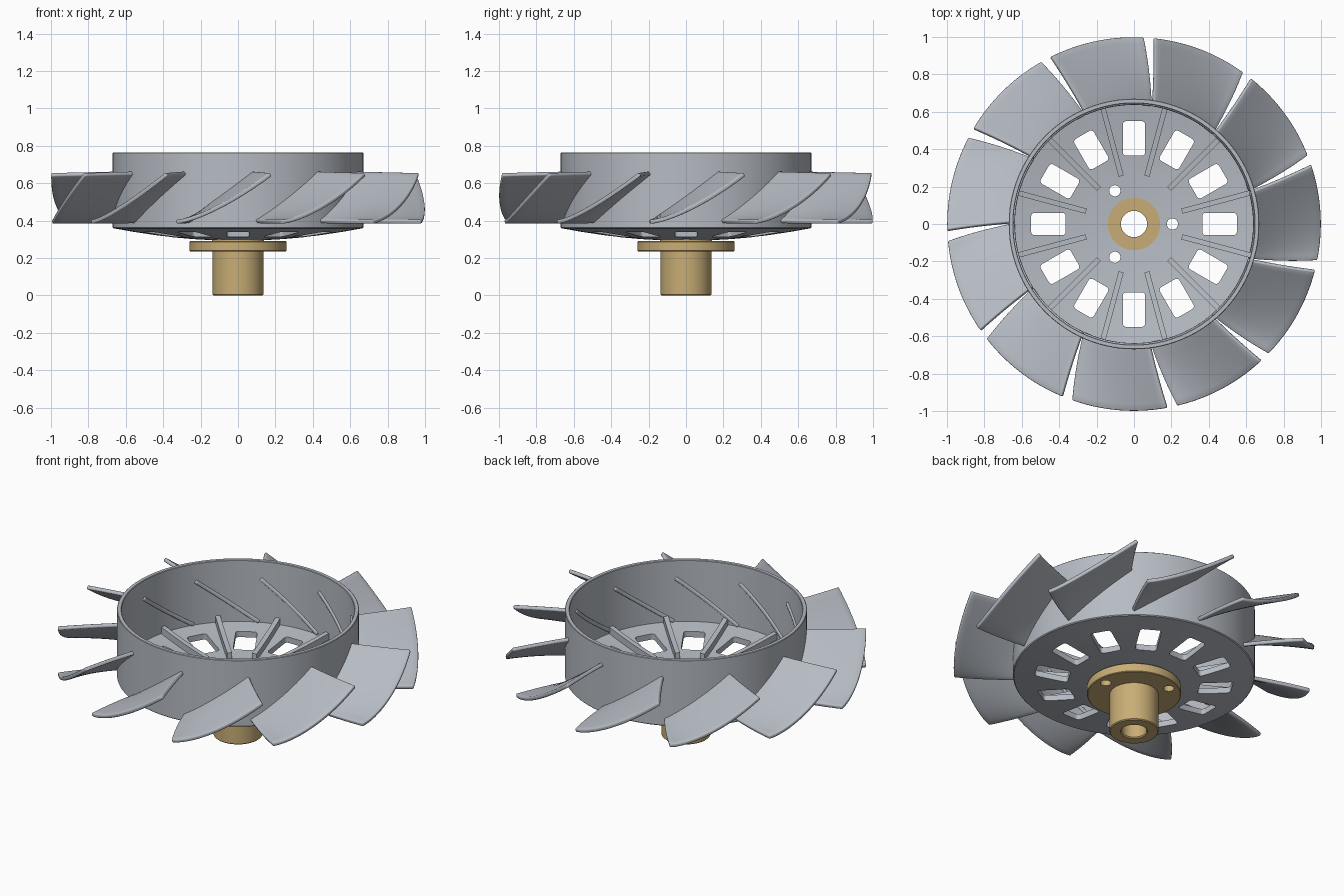
import bpy, bmesh, math
from mathutils import Matrix, Vector

cube = bpy.data.objects.get("Cube")
if cube:
    bpy.data.objects.remove(cube)


def material(name, rgb):
    m = bpy.data.materials.new(name)
    m.use_nodes = True
    m.diffuse_color = (*rgb, 1)
    m.node_tree.nodes["Principled BSDF"].inputs["Base Color"].default_value = (*rgb, 1)
    return m


GREY = material("grey metal", (0.47, 0.50, 0.55))
BRASS = material("brass", (0.58, 0.42, 0.18))


def make(name, bm, mat):
    bmesh.ops.recalc_face_normals(bm, faces=bm.faces[:])
    mesh = bpy.data.meshes.new(name)
    bm.to_mesh(mesh)
    bm.free()
    ob = bpy.data.objects.new(name, mesh)
    bpy.context.collection.objects.link(ob)
    ob.data.materials.append(mat)
    return ob


def select(ob):
    bpy.ops.object.select_all(action='DESELECT')
    ob.select_set(True)
    bpy.context.view_layer.objects.active = ob


def finish(ob, angle=35):
    """Apply all modifiers, then smooth-shade with sharp edges kept."""
    select(ob)
    for m in list(ob.modifiers):
        bpy.ops.object.modifier_apply(modifier=m.name)
    bpy.ops.object.shade_smooth_by_angle(angle=math.radians(angle))


def lathe(name, profile, mat, n=96):
    """Revolve a closed (r, z) profile around the z axis."""
    bm = bmesh.new()
    rings = []
    for i in range(n):
        a = 2 * math.pi * i / n
        rings.append([bm.verts.new((r * math.cos(a), r * math.sin(a), z)) for r, z in profile])
    k = len(profile)
    for i in range(n):
        p, q = rings[i], rings[(i + 1) % n]
        for j in range(k):
            bm.faces.new((p[j], q[j], q[(j + 1) % k], p[(j + 1) % k]))
    return make(name, bm, mat)


def prism(bm, outline, z0, z1, turn):
    """Vertical prism over a 2D outline, turned about z."""
    rot = Matrix.Rotation(turn, 3, 'Z')
    lo = [bm.verts.new(rot @ Vector((x, y, z0))) for x, y in outline]
    hi = [bm.verts.new(rot @ Vector((x, y, z1))) for x, y in outline]
    bm.faces.new(lo[::-1])
    bm.faces.new(hi)
    k = len(outline)
    for i in range(k):
        bm.faces.new((lo[i], lo[(i + 1) % k], hi[(i + 1) % k], hi[i]))


def circle(cx, r, n=24):
    return [(cx + r * math.cos(2 * math.pi * i / n), r * math.sin(2 * math.pi * i / n)) for i in range(n)]


def rounded_rect(x0, x1, h, r, n=4):
    pts = []
    for q, (cx, cy) in enumerate([(x1 - r, h - r), (x0 + r, h - r), (x0 + r, r - h), (x1 - r, r - h)]):
        for i in range(n + 1):
            a = math.pi / 2 * (q + i / n)
            pts.append((cx + r * math.cos(a), cy + r * math.sin(a)))
    return pts


def cut(ob, cutter):
    cutter.hide_render = True
    m = ob.modifiers.new("cut", 'BOOLEAN')
    m.object = cutter
    m.solver = 'EXACT'
    finish(ob)
    bpy.data.objects.remove(cutter)


# Outer drum with its dished floor, as one revolved shell
def dish(r):
    return 0.292 + 0.068 * (r / 0.67) ** 2


radii = [0.14, 0.24, 0.34, 0.44, 0.54, 0.645]
under = [(r, dish(r)) for r in radii]
floor_top = [(r, z + 0.035) for r, z in reversed(under)]
drum = lathe("drum", under + [(0.665, 0.358), (0.67, 0.363), (0.67, 0.762), (0.667, 0.765),
                              (0.648, 0.765), (0.645, 0.762)] + floor_top, GREY)

# Twelve windows and three bolt holes through the floor
bm = bmesh.new()
for i in range(12):
    prism(bm, rounded_rect(0.365, 0.55, 0.06, 0.018), 0.2, 0.5, math.radians(30 * i))
for i in range(3):
    prism(bm, circle(0.205, 0.03), 0.2, 0.5, math.radians(120 * i))
cut(drum, make("floor_cutter", bm, GREY))

# Stiffening ribs between the windows, following the dish
bm = bmesh.new()
for i in range(12):
    rot = Matrix.Rotation(math.radians(15 + 30 * i), 3, 'Z')
    rows = []
    for r in (0.265, 0.36, 0.45, 0.55, 0.65):
        z = dish(r)
        rows.append([bm.verts.new(rot @ Vector((r, y, z + dz)))
                     for y, dz in ((-0.014, 0.02), (0.014, 0.02), (0.014, 0.075), (-0.014, 0.075))])
    bm.faces.new(rows[0])
    bm.faces.new(rows[-1][::-1])
    for p, q in zip(rows, rows[1:]):
        for j in range(4):
            bm.faces.new((p[j], p[(j + 1) % 4], q[(j + 1) % 4], q[j]))
finish(make("floor_ribs", bm, GREY))

# Brass flanged sleeve with bore and bolt holes
sleeve = lathe("flanged_sleeve", [(0.07, 0.006), (0.076, 0), (0.131, 0), (0.136, 0.005), (0.136, 0.235),
                                  (0.256, 0.235), (0.26, 0.239), (0.26, 0.286), (0.256, 0.29),
                                  (0.14, 0.29), (0.14, 0.329), (0.07, 0.329)], BRASS)
bm = bmesh.new()
for i in range(3):
    prism(bm, circle(0.205, 0.03), 0.2, 0.4, math.radians(120 * i))
cut(sleeve, make("bolt_cutter", bm, BRASS))

# One twisted blade: a curved sheet given thickness and soft edges
bm = bmesh.new()
NR, NT = 10, 16
grid = []
for i in range(NR + 1):
    r = 0.637 + (0.998 - 0.637) * i / NR
    u = (r - 0.67) / 0.33
    low, high = 49.5 + 4.9 * u, 81.3 + 2.5 * u
    row = []
    for j in range(NT + 1):
        t = j / NT
        a = math.radians(low + (high - low) * t)
        z = 0.393 + (0.262 - 0.008 * u) * t ** (1.08 + 0.4 * max(u, 0))
        row.append(bm.verts.new((r * math.cos(a), r * math.sin(a), z)))
    grid.append(row)
for p, q in zip(grid, grid[1:]):
    for j in range(NT):
        bm.faces.new((p[j], q[j], q[j + 1], p[j + 1]))
blade = make("blade_1", bm, GREY)
solid = blade.modifiers.new("thickness", 'SOLIDIFY')
solid.thickness = 0.022
solid.offset = 0
bevel = blade.modifiers.new("soft_edge", 'BEVEL')
bevel.width = 0.006
bevel.segments = 2
bevel.limit_method = 'ANGLE'
bevel.angle_limit = math.radians(50)
finish(blade, 50)

# Ten more blades sharing the same mesh
for i in range(1, 11):
    ob = bpy.data.objects.new(f"blade_{i + 1}", blade.data)
    ob.rotation_euler.z = 2 * math.pi * i / 11
    bpy.context.collection.objects.link(ob)
